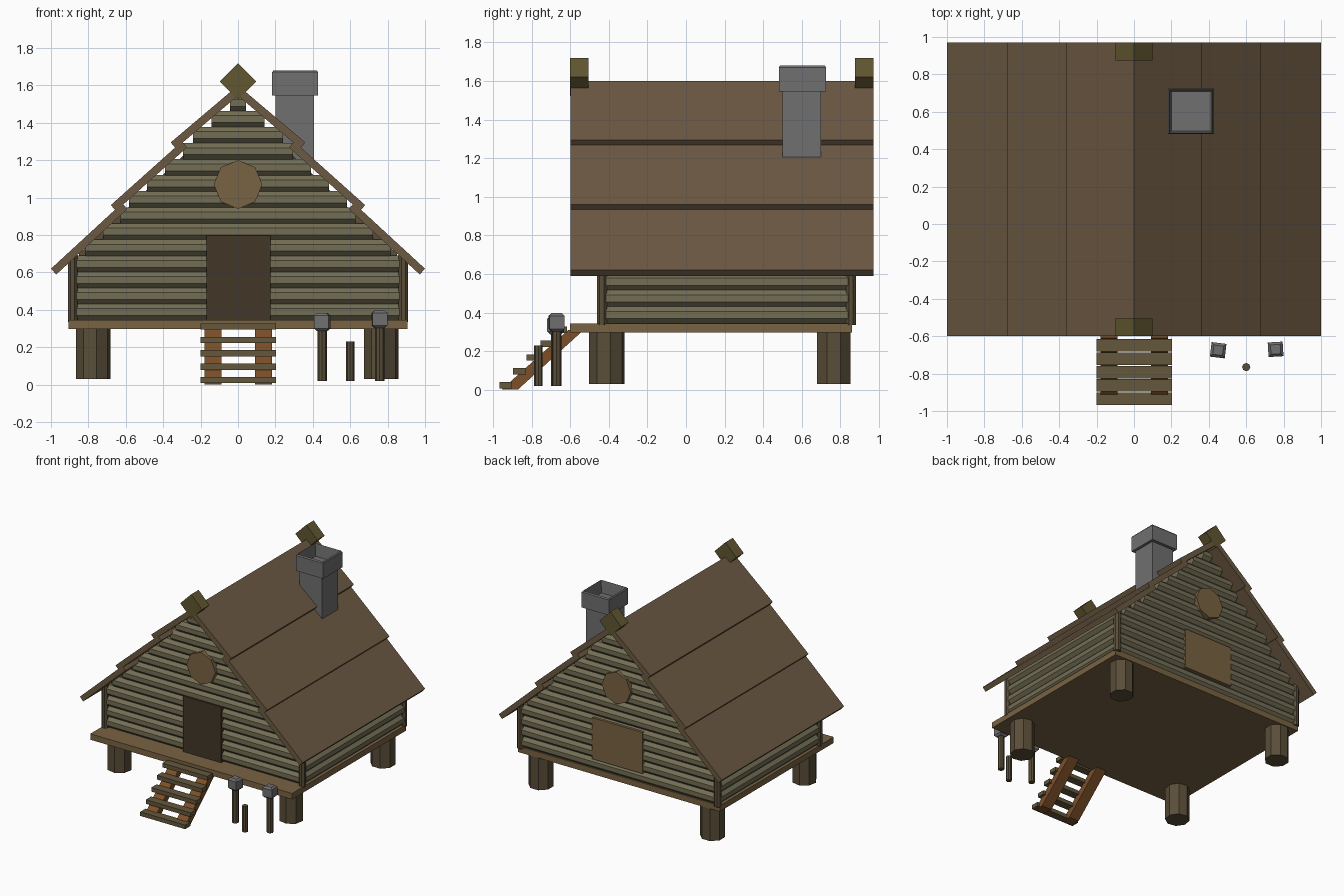
import bpy, bmesh, math
from mathutils import Matrix, Vector

if "Cube" in bpy.data.objects:
    bpy.data.objects.remove(bpy.data.objects["Cube"])


def mat(name, c):
    m = bpy.data.materials.new(name)
    m.diffuse_color = (*c, 1)
    m.use_nodes = True
    m.node_tree.nodes["Principled BSDF"].inputs["Base Color"].default_value = m.diffuse_color
    return m


ROOF = mat("roof_wood", (.15, .10, .055))
LOG = mat("log_wood", (.17, .155, .09))
POST = mat("post_wood", (.10, .075, .04))
PLANK = mat("plank_wood", (.19, .125, .055))
DOOR = mat("door_wood", (.055, .037, .02))
TREAD = mat("tread_wood", (.13, .095, .045))
RAIL = mat("stringer_wood", (.20, .08, .022))
OLIVE = mat("finial_wood", (.12, .095, .03))
STONE = mat("stone", (.16, .16, .16))


def finish(name, bm, m):
    bmesh.ops.recalc_face_normals(bm, faces=bm.faces)
    me = bpy.data.meshes.new(name)
    bm.to_mesh(me)
    bm.free()
    me.materials.append(m)
    ob = bpy.data.objects.new(name, me)
    bpy.context.collection.objects.link(ob)
    return ob


def box(name, lo, hi, m):
    bm = bmesh.new()
    lo, hi = Vector(lo), Vector(hi)
    bmesh.ops.create_cube(bm, size=1, matrix=Matrix.Translation((lo + hi) / 2) @ Matrix.Diagonal((*(hi - lo), 1)))
    return finish(name, bm, m)


def rod(name, a, b, r, m, n=8, turn=0):
    """n-sided cylinder from a to b"""
    a, b = Vector(a), Vector(b)
    d = b - a
    mx = Matrix.Translation((a + b) / 2) @ d.to_track_quat('Z', 'Y').to_matrix().to_4x4() @ Matrix.Rotation(turn, 4, 'Z')
    bm = bmesh.new()
    bmesh.ops.create_cone(bm, cap_ends=True, segments=n, radius1=r, radius2=r, depth=d.length, matrix=mx)
    return finish(name, bm, m)


def prism(name, pts, fixed, lo, hi, m):
    """extrude a profile along 'x' (pts are y,z) or 'y' (pts are x,z)"""
    bm = bmesh.new()
    at = (lambda p, t: (t, *p)) if fixed == 'x' else (lambda p, t: (p[0], t, p[1]))
    f = bm.faces.new([bm.verts.new(at(p, lo)) for p in pts])
    ex = bmesh.ops.extrude_face_region(bm, geom=[f])
    step = Vector(at((0, 0), hi - lo))
    bmesh.ops.translate(bm, vec=step, verts=[v for v in ex['geom'] if isinstance(v, bmesh.types.BMVert)])
    return finish(name, bm, m)


# Platform and stilts
box("platform", (-.905, -.6, .297), (.905, .86, .345), PLANK)
for x in (-.775, .765):
    for y in (-.41, .765):
        rod("stilt", (x, y, .03), (x, y, .30), .094, POST, 8, math.pi / 8 if y > 0 else .2)

# Roof: three overlapping slabs on each side
slabs = [((1, .62), (.62, .97)), ((.68, .96), (.30, 1.30)), ((.36, 1.295), (0, 1.60))]
for s in (-1, 1):
    for (x0, z0), (x1, z1) in slabs:
        d = Vector((x1 - x0, z1 - z0)).normalized() * .042
        if x1 == 0:
            inner = (0, z1 - .055)
        else:
            inner = (x1 - d.y, z1 + d.x)
        pts = [(x0, z0), (x1, z1), inner, (x0 - d.y, z0 + d.x)]
        prism("roof_slab", [(s * x, z) for x, z in pts], 'y', -.598, .97, ROOF)

# Diamond ridge blocks
for y in (-.6, .875):
    prism("ridge_block", [(-.098, 1.62), (0, 1.522), (.098, 1.62), (0, 1.718)], 'y', y, y + .095, OLIVE)

# Log walls over a plain core
prism("wall_core", [(-.85, .34), (.85, .34), (.85, .70), (0, 1.5), (-.85, .70)], 'y', -.41, .825, POST)
for k in range(14):
    z = .388 + .086 * k
    zt = z + .03
    c, g = (1.512, .92) if zt < .94 else (1.541, .895) if zt < 1.28 else (1.572, .86)
    w = max(.03, min(.865, (c - zt) / g))
    for y in (-.408, .83):
        rod("gable_log", (-w, y, z), (w, y, z), .048, LOG, 8, math.pi / 8)
    if k < 4:
        for x in (-.86, .86):
            rod("side_log", (x, -.415, z), (x, .84, z), .048, LOG, 8, math.pi / 8)
for x in (-.884, .884):
    for y in (-.436, .855):
        rod("corner_post", (x, y, .335), (x, y, .70), .028, POST, 8, math.pi / 8)

# Door, back shutter and round gable panels
box("door", (-.168, -.462, .345), (.173, -.40, .797), DOOR)
box("back_shutter", (-.225, .80, .43), (.225, .88, .765), PLANK)
for y0, y1 in ((-.475, -.41), (.83, .895)):
    rod("round_panel", (0, y0, 1.07), (0, y1, 1.07), .13, PLANK, 8)

# Chimney shaft and hollow cap
box("chimney_shaft", (.20, .50, 1.2), (.405, .70, 1.57), STONE)
bm = bmesh.new()
bmesh.ops.create_cube(bm, size=1, matrix=Matrix.Translation((.305, .603, 1.608)) @ Matrix.Diagonal((.245, .245, .125, 1)))
top = max(bm.faces, key=lambda f: f.calc_center_median().z)
bmesh.ops.inset_region(bm, faces=[top], thickness=.01, depth=.01)
bmesh.ops.inset_region(bm, faces=[top], thickness=.014)
bmesh.ops.translate(bm, vec=(0, 0, -.10), verts=top.verts)
finish("chimney_cap", bm, STONE)

# Stairs
for x in (-.18, .09):
    prism("stair_stringer", [(-.955, .002), (-.87, .002), (-.53, .31), (-.61, .31)], 'x', x, x + .092, RAIL)
for i in range(5):
    y, z = -.967 + .071 * i, .008 + .0715 * i
    box("stair_tread", (-.2, y, z), (.203, y + .067, z + .033), TREAD)

# Yard stakes, two of them with stone heads
for x, y, zt, r, turn in ((.45, -.675, .29, .025, -.12), (.757, -.67, .305, .025, .06), (.60, -.765, .23, .022, None)):
    rod("stake", (x, y, .02), (x, y, zt), r, POST, 8)
    if turn is not None:
        bm = bmesh.new()
        bmesh.ops.create_cube(bm, size=1, matrix=Matrix.Translation((x, y, zt + .045)) @ Matrix.Rotation(turn, 4, 'Z')
                              @ Matrix.Diagonal((.08, .078, .095, 1)))
        edges = [e for e in bm.edges if abs(e.verts[0].co.z - e.verts[1].co.z) < .01]
        bmesh.ops.bevel(bm, geom=edges, offset=.014, segments=1, affect='EDGES')
        finish("stake_head", bm, STONE)
